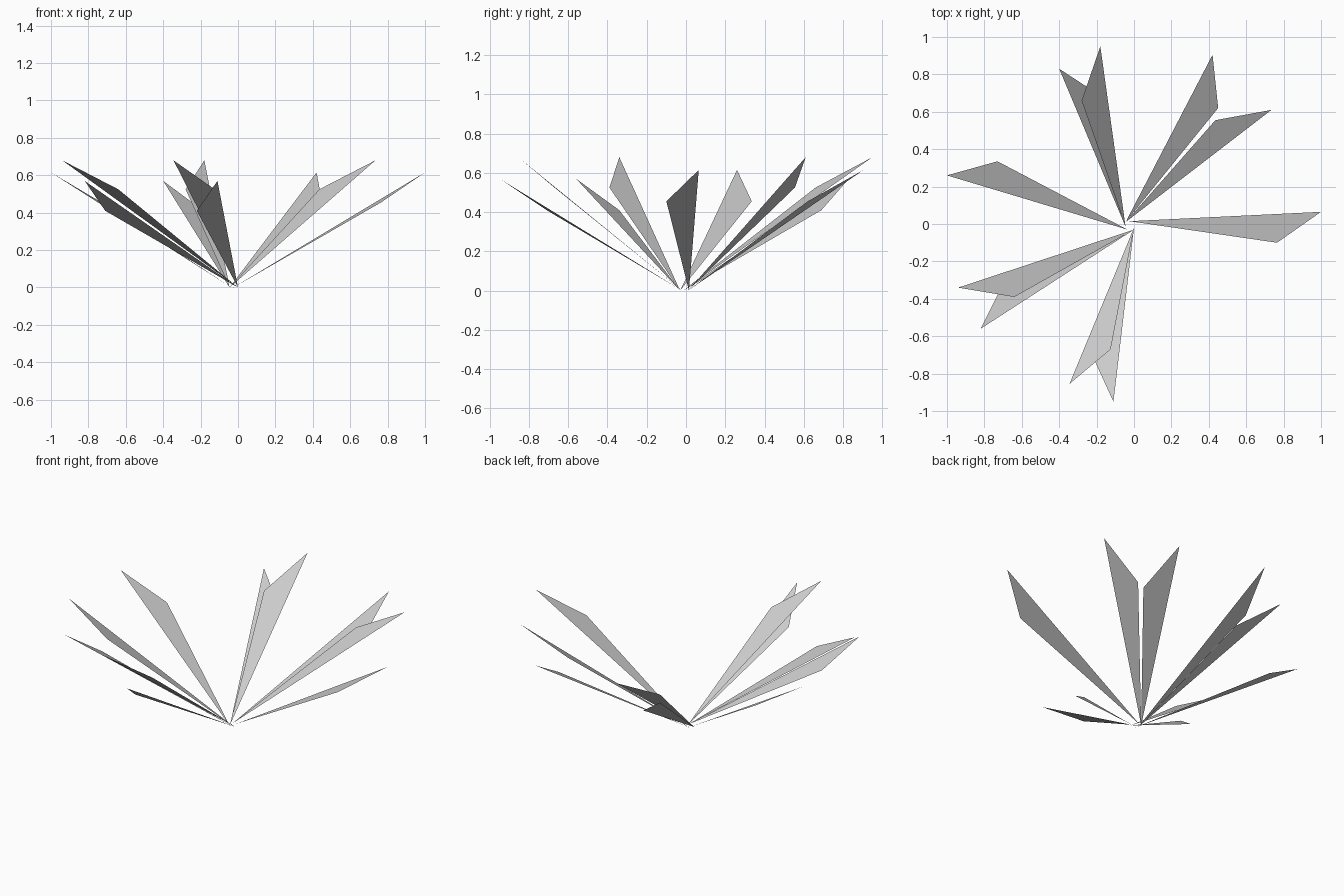
import bpy

if "Cube" in bpy.data.objects:
    bpy.data.objects.remove(bpy.data.objects["Cube"])

# Three leaf sizes: (tip height, shoulder height)
SIZES = {"tall": (0.68, 0.525), "medium": (0.615, 0.455), "low": (0.57, 0.41)}

# Each blade: size, root (x, y), shoulder (x, y), tip (x, y)
BLADES = [
    ("tall", (-0.045, -0.015), (-0.28, 0.66), (-0.18, 0.95)),
    ("low", (-0.045, -0.015), (-0.185, 0.69), (-0.40, 0.83)),
    ("medium", (-0.045, 0.01), (0.45, 0.62), (0.42, 0.905)),
    ("tall", (-0.045, 0.01), (0.435, 0.555), (0.735, 0.61)),
    ("medium", (-0.025, 0.015), (0.765, -0.10), (1.0, 0.065)),
    ("medium", (-0.035, -0.03), (-0.73, 0.335), (-1.0, 0.26)),
    ("tall", (0.0, -0.03), (-0.64, -0.39), (-0.94, -0.34)),
    ("low", (0.0, -0.03), (-0.71, -0.34), (-0.82, -0.56)),
    ("tall", (0.0, -0.02), (-0.125, -0.67), (-0.345, -0.855)),
    ("low", (0.0, -0.02), (-0.22, -0.71), (-0.11, -0.95)),
]


# Thin one-sided leaf: straight long edge, bent edge with a shoulder
def grass_blade(index, size, root, shoulder, tip):
    tip_z, shoulder_z = SIZES[size]
    mesh = bpy.data.meshes.new(f"grass_blade_{index}")
    verts = [(*root, 0.0), (*shoulder, shoulder_z), (*tip, tip_z)]
    a, b, c = verts
    up = (b[0] - a[0]) * (c[1] - a[1]) - (b[1] - a[1]) * (c[0] - a[0])
    mesh.from_pydata(verts, [], [(0, 1, 2) if up > 0 else (0, 2, 1)])
    mesh.update()
    blade = bpy.data.objects.new(f"grass_blade_{index}", mesh)
    bpy.context.collection.objects.link(blade)


for i, blade in enumerate(BLADES, 1):
    grass_blade(i, *blade)
